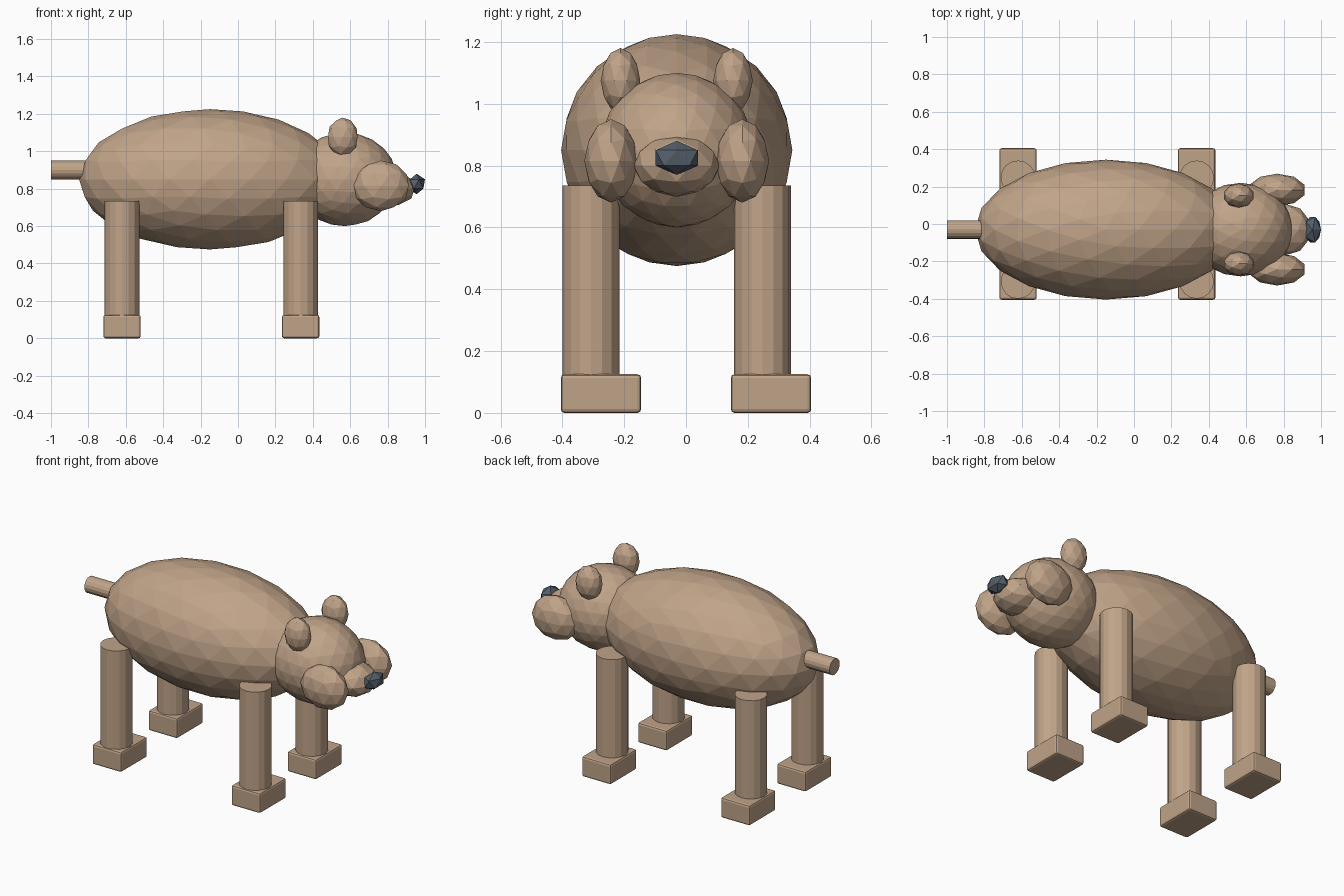
import bpy
import math

if "Cube" in bpy.data.objects:
    bpy.data.objects.remove(bpy.data.objects["Cube"])


def make_material(name, rgb):
    m = bpy.data.materials.new(name)
    m.diffuse_color = (*rgb, 1.0)
    m.use_nodes = True
    m.node_tree.nodes["Principled BSDF"].inputs["Base Color"].default_value = m.diffuse_color
    return m


TAN = make_material("tan fur", (0.53, 0.37, 0.25))
SLATE = make_material("slate nose", (0.09, 0.115, 0.145))
MID_Y = -0.03  # centre line of body and head


def finish(name, mat):
    ob = bpy.context.object
    ob.name = name
    ob.data.materials.append(mat)
    return ob


def apply_scale(ob, scale):
    ob.scale = scale
    bpy.ops.object.transform_apply(location=False, rotation=False, scale=True)


def blob(name, centre, radii, detail, mat=TAN):
    bpy.ops.mesh.primitive_ico_sphere_add(subdivisions=detail, radius=1, location=centre)
    ob = finish(name, mat)
    apply_scale(ob, radii)
    return ob


def rod(name, centre, radius, length, rotation=(0, 0, 0)):
    bpy.ops.mesh.primitive_cylinder_add(vertices=16, radius=radius, depth=length,
                                        location=centre, rotation=rotation)
    return finish(name, TAN)


def foot(name, centre, size):
    bpy.ops.mesh.primitive_cube_add(size=1, location=centre)
    ob = finish(name, TAN)
    apply_scale(ob, size)
    bevel = ob.modifiers.new("rounded edges", 'BEVEL')
    bevel.width = 0.012
    bevel.segments = 2


# Body, head and snout
blob("body", (-0.15, MID_Y, 0.85), (0.70, 0.374, 0.375), 3)
blob("head", (0.57, MID_Y, 0.85), (0.28, 0.25, 0.25), 3)
blob("snout", (0.80, MID_Y, 0.80), (0.15, 0.14, 0.10), 2)
blob("nose", (0.955, MID_Y, 0.825), (0.05, 0.08, 0.055), 1, SLATE)

# Paired ears, cheeks, legs and feet
for side, label in ((-1, "right"), (1, "left")):
    blob(f"{label}_ear", (0.56, MID_Y + side * 0.182, 1.075), (0.083, 0.064, 0.105), 2)
    blob(f"{label}_cheek", (0.765, MID_Y + side * 0.212, 0.815), (0.155, 0.087, 0.135), 2)
    for x, end in ((-0.62, "rear"), (0.335, "front")):
        rod(f"{end}_{label}_leg", (x, MID_Y + side * 0.277, 0.4), 0.0925, 0.67)
        foot(f"{end}_{label}_foot", (x, side * 0.275, 0.0625), (0.2, 0.26, 0.125))

# Tail
rod("tail", (-0.85, MID_Y, 0.90), 0.05, 0.30, (0, math.pi / 2, 0))
